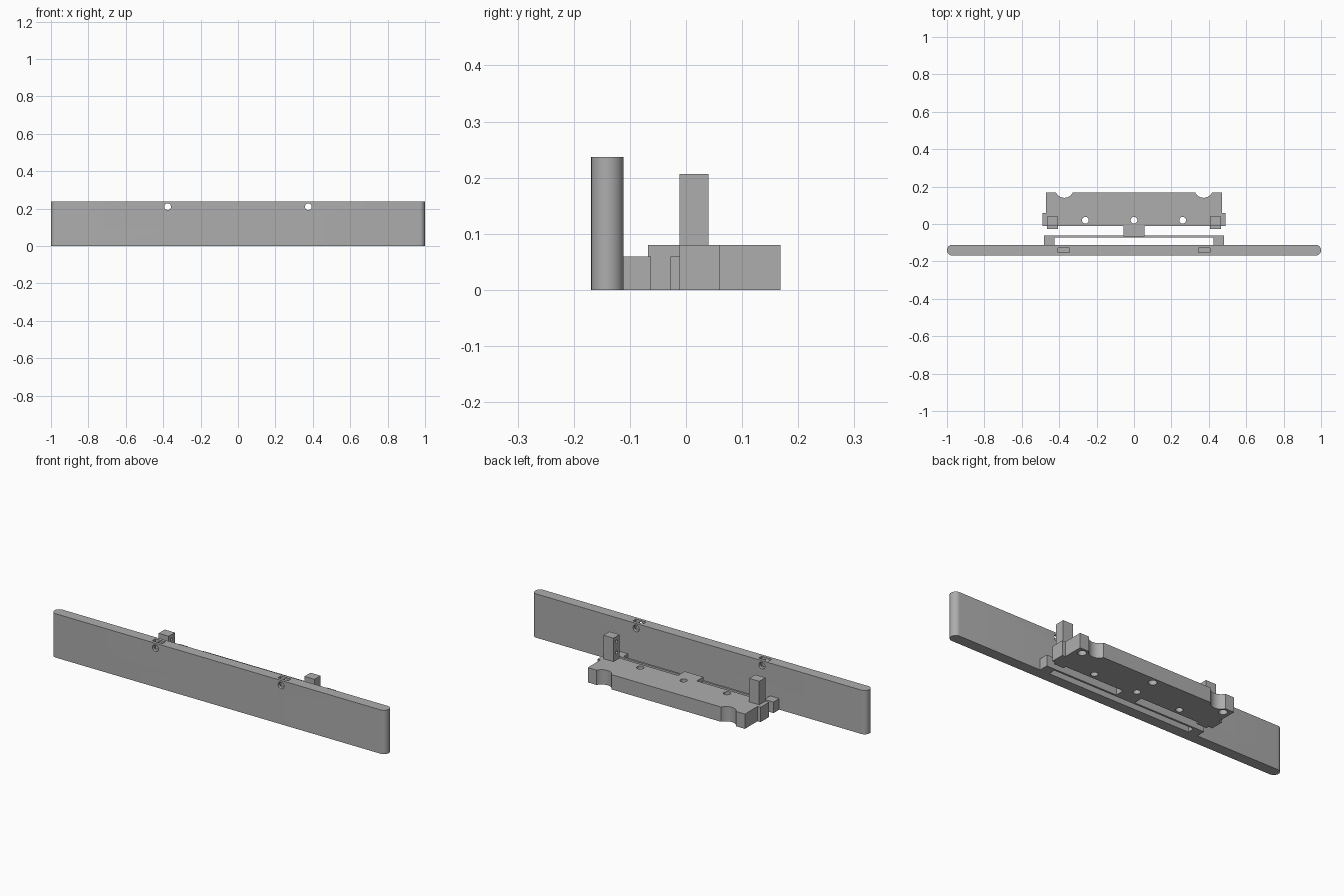
import bpy, bmesh, math
from mathutils import Matrix

if "Cube" in bpy.data.objects:
    bpy.data.objects.remove(bpy.data.objects["Cube"])

grey = bpy.data.materials.new("plain grey")
grey.diffuse_color = (0.42, 0.42, 0.42, 1)
grey.use_nodes = True
grey.node_tree.nodes["Principled BSDF"].inputs["Base Color"].default_value = grey.diffuse_color


def prism(name, outline, z0, z1):
    """Extrude a counter-clockwise xy outline from z0 to z1."""
    bm = bmesh.new()
    face = bm.faces.new([bm.verts.new((x, y, z0)) for x, y in outline])
    ext = bmesh.ops.extrude_face_region(bm, geom=[face])
    tops = [v for v in ext["geom"] if isinstance(v, bmesh.types.BMVert)]
    bmesh.ops.translate(bm, verts=tops, vec=(0, 0, z1 - z0))
    bmesh.ops.recalc_face_normals(bm, faces=bm.faces)
    return finish(name, bm)


def box(name, x0, x1, y0, y1, z0, z1):
    return prism(name, [(x0, y0), (x1, y0), (x1, y1), (x0, y1)], z0, z1)


def rod(name, centre, radius, length, axis):
    """Cylinder along the given axis."""
    turn = {"X": Matrix.Rotation(math.pi / 2, 4, "Y"),
            "Y": Matrix.Rotation(math.pi / 2, 4, "X"),
            "Z": Matrix.Identity(4)}[axis]
    bm = bmesh.new()
    bmesh.ops.create_cone(bm, cap_ends=True, segments=32, radius1=radius,
                          radius2=radius, depth=length,
                          matrix=Matrix.Translation(centre) @ turn)
    return finish(name, bm)


def finish(name, bm):
    mesh = bpy.data.meshes.new(name)
    bm.to_mesh(mesh)
    bm.free()
    mesh.materials.append(grey)
    ob = bpy.data.objects.new(name, mesh)
    bpy.context.collection.objects.link(ob)
    return ob


def activate(ob):
    bpy.ops.object.select_all(action="DESELECT")
    ob.select_set(True)
    bpy.context.view_layer.objects.active = ob


def cut(ob, cutters):
    activate(ob)
    for c in cutters:
        mod = ob.modifiers.new("cut", "BOOLEAN")
        mod.operation = "DIFFERENCE"
        mod.solver = "EXACT"
        mod.object = c
        bpy.ops.object.modifier_apply(modifier=mod.name)
        bpy.data.objects.remove(c)


def arc(cx, cy, r, a0, a1, n):
    return [(cx + r * math.cos(math.radians(a0 + (a1 - a0) * i / n)),
             cy + r * math.sin(math.radians(a0 + (a1 - a0) * i / n)))
            for i in range(n + 1)]


# Long front plate with rounded ends
R, PY = 0.029, -0.14
plate = prism("front_plate", arc(1 - R, PY, R, -90, 90, 16)
              + arc(R - 1, PY, R, 90, 270, 16), 0, 0.237)

# Screw holes and nut slots in the plate
cutters = []
for s in (-1, 1):
    x = s * 0.376
    cutters.append(rod("screw_hole", (x, PY, 0.21), 0.018, 0.2, "Y"))
    cutters.append(box("nut_slot", x - 0.03, x + 0.03, PY - 0.013, PY + 0.013, 0.185, 0.3))
cut(plate, cutters)

# Base block: right half outline with wing and rear notch, then mirrored
notch = arc(0.372, 0.19, 0.05, -26, -154, 12)
half = [(0.056, -0.068), (0.056, -0.012), (0.488, -0.012), (0.488, 0.06),
        (0.47, 0.06), (0.47, 0.168)] + notch
base = prism("base_block", half + [(-x, y) for x, y in reversed(half)], 0, 0.08)

# Through holes near the front, blind holes underneath near the rear
cutters = [rod("through_hole", (x, 0.02, 0.04), 0.018, 0.2, "Z") for x in (-0.26, 0, 0.26)]
cutters += [rod("blind_hole", (x, 0.135, 0), 0.021, 0.08, "Z") for x in (-0.43, 0, 0.43)]
cut(base, cutters)

# Thin flexing beam with arms reaching to the plate
arms = [(-0.48, -0.062), (-0.48, -0.112), (-0.425, -0.112), (-0.425, -0.073),
        (0.425, -0.073), (0.425, -0.112), (0.48, -0.112), (0.48, -0.062)]
beam = prism("flex_beam", arms, 0, 0.06)

# Upright posts and front stops
parts = [plate, base, beam]
for s, side in ((-1, "left"), (1, "right")):
    x0, x1 = sorted((s * 0.406, s * 0.466))
    post = box(side + "_post", x0, x1, -0.012, 0.04, 0.08, 0.207)
    cut(post, [rod("pin_hole", (s * 0.406, 0.014, z), 0.008, 0.05, "X") for z in (0.12, 0.18)])
    stop = box(side + "_stop", x0, x1, -0.028, -0.012, 0, 0.06)
    parts += [post, stop]

for ob in parts:
    activate(ob)
    bpy.ops.object.shade_smooth_by_angle(angle=math.radians(30))
